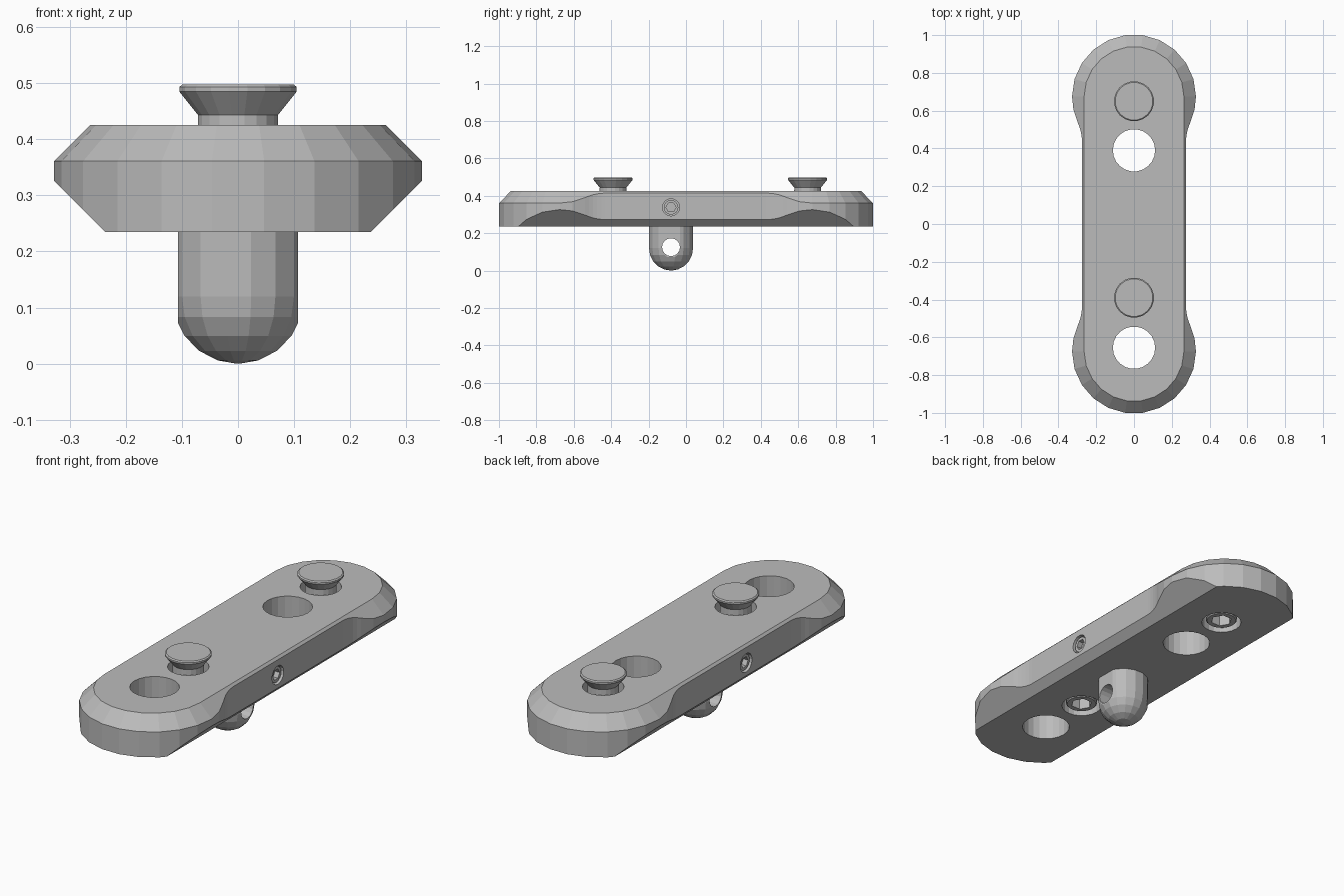
import bpy, bmesh
from math import sin, cos, tau, pi, atan2

if "Cube" in bpy.data.objects:
    bpy.data.objects.remove(bpy.data.objects["Cube"], do_unlink=True)

metal = bpy.data.materials.new("grey_metal")
metal.use_nodes = True
GREY = (0.5, 0.5, 0.5, 1)
metal.diffuse_color = GREY
metal.node_tree.nodes["Principled BSDF"].inputs["Base Color"].default_value = GREY


def loft(name, rings):
    """Closed solid through equal-length rings of points, capped at both ends."""
    bm = bmesh.new()
    loops = [[bm.verts.new(p) for p in ring] for ring in rings]
    for a, b in zip(loops, loops[1:]):
        for i in range(len(a)):
            j = (i + 1) % len(a)
            bm.faces.new((a[i], a[j], b[j], b[i]))
    bm.faces.new(loops[0])
    bm.faces.new(loops[-1])
    bmesh.ops.recalc_face_normals(bm, faces=bm.faces)
    mesh = bpy.data.meshes.new(name)
    bm.to_mesh(mesh)
    bm.free()
    mesh.materials.append(metal)
    obj = bpy.data.objects.new(name, mesh)
    bpy.context.scene.collection.objects.link(obj)
    return obj


def lathe(name, y, profile, sides, turn=0.0):
    """Upright turned part from (radius, z) pairs."""
    angles = [tau * (i + turn) / sides for i in range(sides)]
    return loft(name, [[(r * cos(a), y + r * sin(a), z) for a in angles]
                       for r, z in profile])


def rod_x(name, y, z, r, x0, x1, sides):
    """Cylinder lying along x."""
    angles = [tau * i / sides for i in range(sides)]
    return loft(name, [[(x, y + r * cos(a), z + r * sin(a)) for a in angles]
                       for x in (x0, x1)])


def prism_y(name, outline, y0, y1):
    return loft(name, [[(x, y, z) for x, z in outline] for y in (y0, y1)])


def combine(obj, tool, operation="DIFFERENCE"):
    """Apply a boolean and discard the cutter."""
    mod = obj.modifiers.new("cut", "BOOLEAN")
    mod.operation, mod.solver, mod.object = operation, "EXACT", tool
    bpy.context.view_layer.update()
    graph = bpy.context.evaluated_depsgraph_get()
    mesh = bpy.data.meshes.new_from_object(obj.evaluated_get(graph))
    obj.modifiers.clear()
    obj.data = mesh
    bpy.data.objects.remove(tool, do_unlink=True)


def four_way(q):
    """Mirror a quarter outline into a closed loop."""
    return (q + [(-x, y) for x, y in reversed(q)]
            + [(-x, -y) for x, y in q] + [(x, -y) for x, y in reversed(q)])


# Plate outline: round ends blended into a narrower waist
END_Y, END_R, WAIST, BLEND_Y = 0.675, 0.328, 0.275, 0.43
BOTTOM, TOP, SHOULDER = 0.235, 0.425, 0.361
dy = END_Y - BLEND_Y
fillet = (WAIST**2 + dy**2 - END_R**2) / (2 * (END_R - WAIST))
phi = atan2(dy, WAIST + fillet)
arc = [pi / 11 * i for i in range(6)]
quarter = [(WAIST + fillet - fillet * cos(phi * t / 5),
            BLEND_Y + fillet * sin(phi * t / 5)) for t in range(6)]
quarter += [(END_R * cos(a), END_Y + END_R * sin(a)) for a in [-phi / 2] + arc]
plate = loft("plate", [[(x, y, z) for x, y in four_way(quarter)] for z in (0.1, 0.6)])


# Sloped upper rim
def capsule(z):
    r = END_R + SHOULDER - z
    q = [(r * cos(a), END_Y + r * sin(a)) for a in arc]
    return [(x, y, z) for x, y in four_way(q)]


combine(plate, loft("rim_cutter", [capsule(0.2), capsule(TOP)]), "INTERSECT")

# Flat underside with sloped long edges
keel = [(-0.237, BOTTOM), (0.237, BOTTOM), (0.537, BOTTOM + 0.3), (-0.537, BOTTOM + 0.3)]
combine(plate, prism_y("keel_cutter", keel, -1.3, 1.3), "INTERSECT")

# Through holes and clearance holes for the studs
STUDS = {"front_stud": -0.39, "back_stud": 0.65}
for y in (-0.655, 0.39):
    combine(plate, lathe("hole_cutter", y, [(0.112, 0.1), (0.112, 0.6)], 22))
for y in STUDS.values():
    combine(plate, lathe("stud_cutter", y, [(0.094, 0.1), (0.094, 0.6)], 20))

# Flared studs with hex sockets underneath
for name, y in STUDS.items():
    stud = lathe(name, y, [(0.069, 0.245), (0.074, 0.25), (0.072, 0.443), (0.106, 0.485),
                           (0.106, 0.493), (0.1, 0.498)], 20, 0.5)
    combine(stud, lathe("hex_cutter", y, [(0.05, 0.2), (0.05, 0.31)], 6))

# Set screws on both long sides
PIN_Y = -0.08
for name, s in (("left_set_screw", 1), ("right_set_screw", -1)):
    combine(plate, rod_x("screw_cutter", PIN_Y, 0.338, 0.046, s * 0.23, s * 0.4, 16))
    screw = rod_x(name, PIN_Y, 0.338, 0.039, s * 0.21, s * 0.266, 16)
    combine(screw, rod_x("hex_cutter", PIN_Y, 0.338, 0.027, s * 0.24, s * 0.4, 6))

# Domed lug with flat cheeks and a cross hole
R = 0.12
dome = [(R * cos(pi / 10 * k), R - R * sin(pi / 10 * k)) for k in range(5)]
lug = lathe("domed_lug", PIN_Y, [(R, 0.25)] + dome + [(0.002, 0)], 16, 0.5)
cheeks = [(-0.107, -0.2), (0.107, -0.2), (0.107, 0.5), (-0.107, 0.5)]
combine(lug, prism_y("cheek_cutter", cheeks, -0.5, 0.5), "INTERSECT")
combine(lug, rod_x("cross_hole_cutter", PIN_Y, 0.125, 0.048, -0.3, 0.3, 16))
